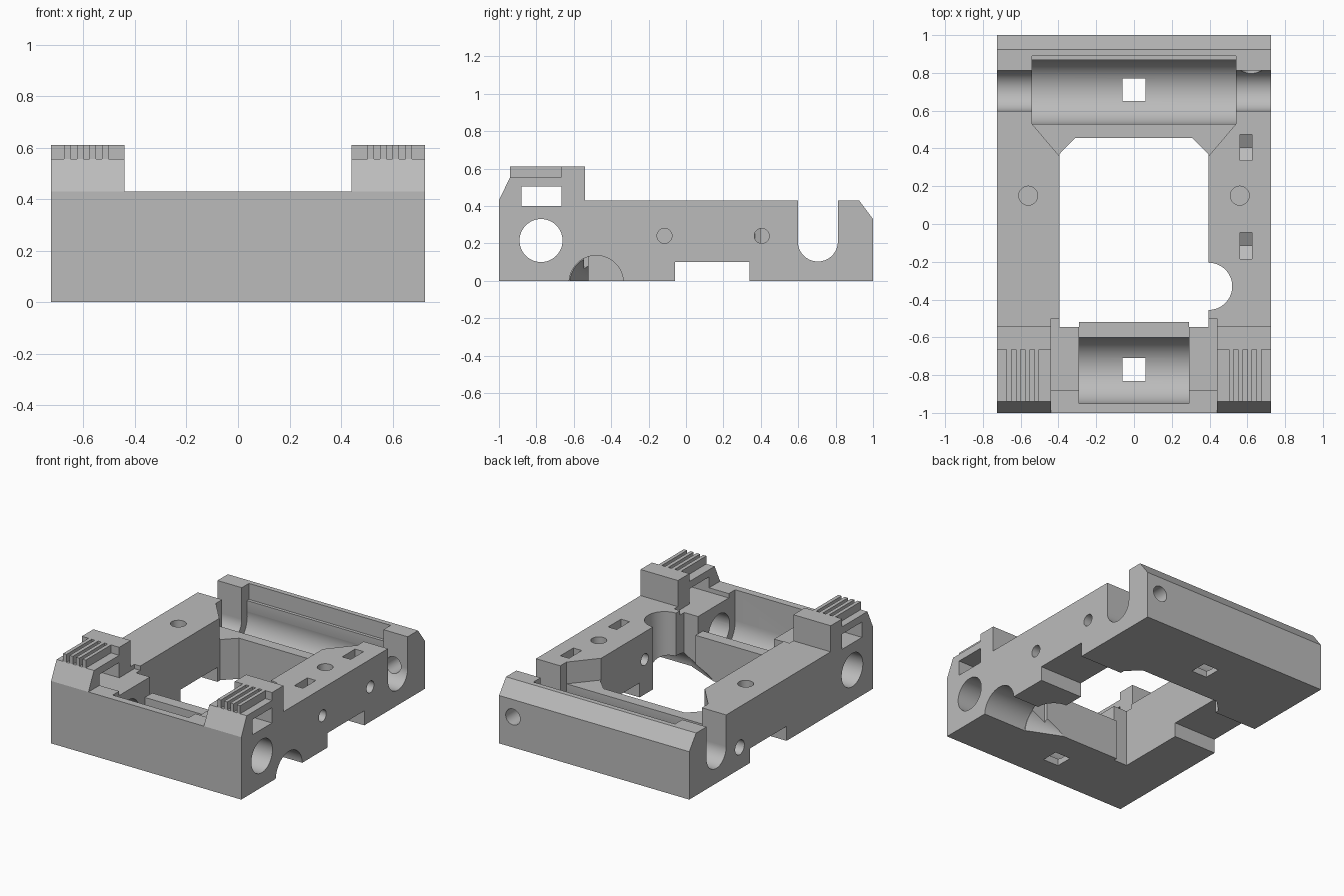
import bpy, bmesh, math
from mathutils import Matrix

if "Cube" in bpy.data.objects:
    bpy.data.objects.remove(bpy.data.objects["Cube"], do_unlink=True)

grey = bpy.data.materials.new("plain grey")
grey.use_nodes = True
grey.diffuse_color = (0.5, 0.5, 0.5, 1)
grey.node_tree.nodes["Principled BSDF"].inputs["Base Color"].default_value = (0.5, 0.5, 0.5, 1)


def finish(name, bm):
    bmesh.ops.recalc_face_normals(bm, faces=bm.faces[:])
    me = bpy.data.meshes.new(name)
    bm.to_mesh(me)
    bm.free()
    ob = bpy.data.objects.new(name, me)
    bpy.context.collection.objects.link(ob)
    me.materials.append(grey)
    return ob


def prism(name, pts, lo, hi, axis="X"):
    """Extrude a profile: (y, z) along X, or (x, y) along Z."""
    bm = bmesh.new()
    verts = [bm.verts.new((lo, a, b) if axis == "X" else (a, b, lo)) for a, b in pts]
    face = bm.faces.new(verts)
    top = bmesh.ops.extrude_face_region(bm, geom=[face])["geom"]
    move = (hi - lo, 0, 0) if axis == "X" else (0, 0, hi - lo)
    bmesh.ops.translate(bm, vec=move, verts=[v for v in top if isinstance(v, bmesh.types.BMVert)])
    return finish(name, bm)


def box(name, x0, x1, y0, y1, z0, z1):
    return prism(name, [(y0, z0), (y1, z0), (y1, z1), (y0, z1)], x0, x1)


def rod(name, axis, centre, r, length, r2=None):
    bm = bmesh.new()
    bmesh.ops.create_cone(bm, cap_ends=True, segments=64, radius1=r,
                          radius2=r if r2 is None else r2, depth=length)
    turn = {"X": Matrix.Rotation(math.pi / 2, 4, "Y"),
            "Y": Matrix.Rotation(-math.pi / 2, 4, "X"), "Z": Matrix.Identity(4)}[axis]
    bmesh.ops.transform(bm, matrix=Matrix.Translation(centre) @ turn, verts=bm.verts[:])
    return finish(name, bm)


# Main block: side profile with raised front and chamfered back edge
body = prism("main_block", [(-1, 0), (-1, .43), (-.94, .555), (-.665, .555), (-.665, .61),
                            (-.54, .61), (-.54, .43), (.925, .43), (1, .33), (1, 0)], -.725, .725)

cutters = [
    # front corner towers are left standing either side of this
    box("tower_gap", -.44, .44, -1.1, -.5, .43, .8),
    box("front_step", -.44, .44, -.88, -.5, .4, .8),
    box("tower_window", -1, 1, -.88, -.665, .4, .505),
    # central opening
    prism("central_opening", [(-.395, -.545), (-.29, -.545), (-.29, -.52), (.29, -.52),
                              (.29, -.545), (.395, -.545), (.395, .37), (.31, .455),
                              (-.31, .455), (-.395, .37)], -.1, .8, "Z"),
    rod("opening_scallop", "Z", (.395, -.33, .3), .125, 1),
    # front roller pocket
    rod("front_pocket_round", "X", (0, -.775, .215), .175, .58),
    box("front_pocket_top", -.29, .29, -.95, -.6, .215, .8),
    box("front_ledge_cut", -.29, .29, -.7, -.5, .28, .8),
    rod("front_axle_hole", "X", (0, -.775, .215), .115, 3),
    # rear roller pocket and axle slot
    rod("rear_pocket_round", "X", (0, .7, .21), .172, 1.08),
    box("rear_pocket_top", -.54, .54, .53, .868, .21, .8),
    box("rear_pocket_lip", -.54, .54, .6, .89, .32, .8),
    prism("rear_ledge_cut", [(-.395, .36), (.395, .36), (.54, .53), (.54, .62),
                             (-.54, .62), (-.54, .53)], .28, .8, "Z"),
    rod("rear_axle_hole", "X", (0, .705, .21), .107, 3),
    box("rear_axle_slot", -1, 1, .598, .812, .21, .8),
    rod("rear_screw_hole", "Y", (.62, .9, .21), .055, .4),
    rod("left_screw_hole", "X", (-.65, .45, .15), .05, .3),
    # underside
    box("underside_notch", -1, 1, -.06, .34, -.1, .1),
    rod("cable_channel", "X", (.66, -.48, -.01), .145, .54),
    rod("cable_channel_taper", "X", (.23, -.48, -.01), .001, .34, .145),
]
for y in (-.77, .71):
    cutters.append(box("drain_hole", -.06, .06, y - .06, y + .06, -.1, .2))
for side in (-1, 1):
    cutters.append(rod("top_hole", "Z", (side * .56, .15, .43), .05, .3))
for y in (-.115, .405):
    # nut trap with pointed floor, and its screw hole
    cutters.append(prism("nut_trap", [(y - .07, .6), (y - .07, .2), (y, .16),
                                      (y + .07, .2), (y + .07, .6)], .56, .625))
    cutters.append(rod("side_screw_hole", "X", (.62, y, .24), .04, .5))

for c in cutters:
    c.hide_render = True
    m = body.modifiers.new(c.name, "BOOLEAN")
    m.operation = "DIFFERENCE"
    m.solver = "EXACT"
    m.object = c

# Bake the cuts and drop the cutters
bpy.context.view_layer.update()
cut = bpy.data.meshes.new_from_object(body.evaluated_get(bpy.context.evaluated_depsgraph_get()))
body.modifiers.clear()
body.data = cut
for c in cutters:
    bpy.data.objects.remove(c, do_unlink=True)

# Grip fins on the towers
for side, label in ((-1, "right"), (1, "left")):
    for i in range(4):
        x = side * (.515 + i * .049)
        box(f"{label}_grip_fin", x - .0125, x + .0125, -.94, -.66, .55, .61)

bpy.ops.object.select_all(action="DESELECT")
body.select_set(True)
bpy.context.view_layer.objects.active = body
bpy.ops.object.shade_smooth_by_angle(angle=math.radians(25))
